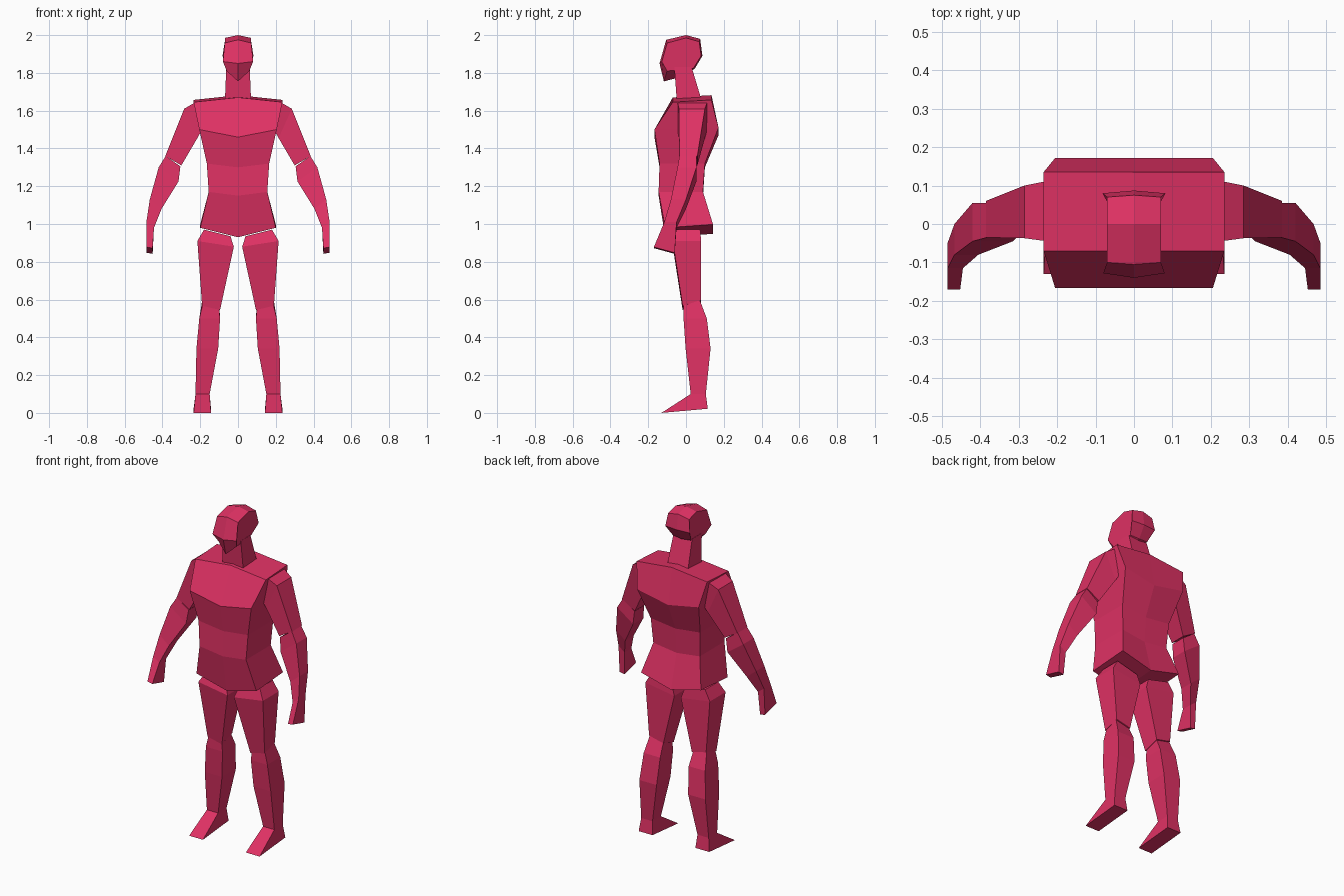
import bpy
import bmesh

skin = bpy.data.materials.new("crimson")
skin.diffuse_color = (0.74, 0.031, 0.127, 1)


def loft(name, rings):
    """Skin a closed tube through equal-sized rings and cap both ends."""
    bm = bmesh.new()
    loops = [[bm.verts.new(p) for p in ring] for ring in rings]
    n = len(loops[0])
    for a, b in zip(loops, loops[1:]):
        for i in range(n):
            j = (i + 1) % n
            bm.faces.new((a[i], a[j], b[j], b[i]))
    for end in (loops[0], loops[-1]):
        if n == 6:  # split the cap along the centre line
            bm.faces.new((end[0], end[1], end[4], end[5]))
            bm.faces.new((end[1], end[2], end[3], end[4]))
        else:
            bm.faces.new(end)
    bmesh.ops.recalc_face_normals(bm, faces=bm.faces)
    mesh = bpy.data.meshes.new(name)
    bm.to_mesh(mesh)
    bm.free()
    mesh.materials.append(skin)
    bpy.context.collection.objects.link(bpy.data.objects.new(name, mesh))


def body_ring(w, z_side, z_mid, front, back, lift=0):
    """Six points: left, middle and right on the front and the back."""
    return [(-w, front, z_side), (0, front, z_mid), (w, front, z_side),
            (w, back, z_side + lift), (0, back, z_mid + lift), (-w, back, z_side + lift)]


def limb_ring(xo, zo, xi, zi, front, back, lift=0):
    """Four points: outer and inner edge on the front and the back."""
    return [(xo, front, zo), (xi, front, zi), (xi, back, zi + lift), (xo, back, zo + lift)]


def limb_pair(name, specs):
    for side, s in (("right", -1), ("left", 1)):
        loft(f"{side}_{name}", [[(s * x, y, z) for x, y, z in limb_ring(*r)] for r in specs])


# Torso: shoulders, chest, ribs, waist, shirt hem
loft("torso", [body_ring(*r) for r in (
    (0.235, 1.645, 1.67, -0.07, 0.135, 0.012),
    (0.205, 1.50, 1.46, -0.167, 0.172, 0.01),
    (0.165, 1.32, 1.30, -0.14, 0.10),
    (0.155, 1.17, 1.15, -0.145, 0.09),
    (0.20, 0.98, 0.93, -0.11, 0.143, 0.018))])

# Neck leaning forward
loft("neck", [body_ring(0.07, 1.63, 1.63, -0.047, 0.09),
              body_ring(0.062, 1.83, 1.83, -0.062, 0.03)])

# Head: centre profile with a smaller profile on each side
centre = [(0, 2.0), (0.075, 1.98), (0.087, 1.89), (0.045, 1.82),
          (-0.06, 1.77), (-0.117, 1.755), (-0.14, 1.85), (-0.105, 1.975)]
cheek = [(0.07, 0, 1.985), (0.07, 0.07, 1.965), (0.082, 0.08, 1.89), (0.06, 0.04, 1.825),
         (0.06, -0.05, 1.815), (0.06, -0.10, 1.81), (0.08, -0.128, 1.86), (0.07, -0.10, 1.958)]
loft("head", [[(-x, y, z) for x, y, z in cheek],
              [(0, y, z) for y, z in centre],
              cheek])

# Upper arms from shoulder to elbow
limb_pair("upper_arm", (
    (0.225, 1.645, 0.19, 1.50, -0.045, 0.112),
    (0.285, 1.61, 0.215, 1.455, -0.037, 0.10),
    (0.385, 1.36, 0.30, 1.31, -0.035, 0.06)))

# Forearms ending in simple hands
limb_pair("forearm", (
    (0.383, 1.36, 0.305, 1.305, -0.035, 0.055),
    (0.42, 1.30, 0.315, 1.225, -0.045, 0.055),
    (0.467, 1.13, 0.405, 1.08, -0.08, 0.0),
    (0.485, 1.01, 0.445, 0.98, -0.115, -0.05),
    (0.485, 0.878, 0.452, 0.872, -0.17, -0.06, -0.03)))

# Thighs
limb_pair("thigh", (
    (0.18, 0.97, 0.04, 0.935, -0.05, 0.075),
    (0.215, 0.91, 0.022, 0.88, -0.07, 0.08),
    (0.19, 0.567, 0.095, 0.545, -0.018, 0.08, 0.03)))

# Lower legs running down into wedge feet
limb_pair("lower_leg", (
    (0.188, 0.57, 0.10, 0.55, -0.012, 0.07, 0.035),
    (0.205, 0.50, 0.095, 0.50, -0.013, 0.11),
    (0.22, 0.34, 0.105, 0.34, -0.002, 0.13),
    (0.225, 0.10, 0.15, 0.10, 0.025, 0.105),
    (0.235, 0.0, 0.143, 0.0, -0.13, 0.115, 0.022)))
